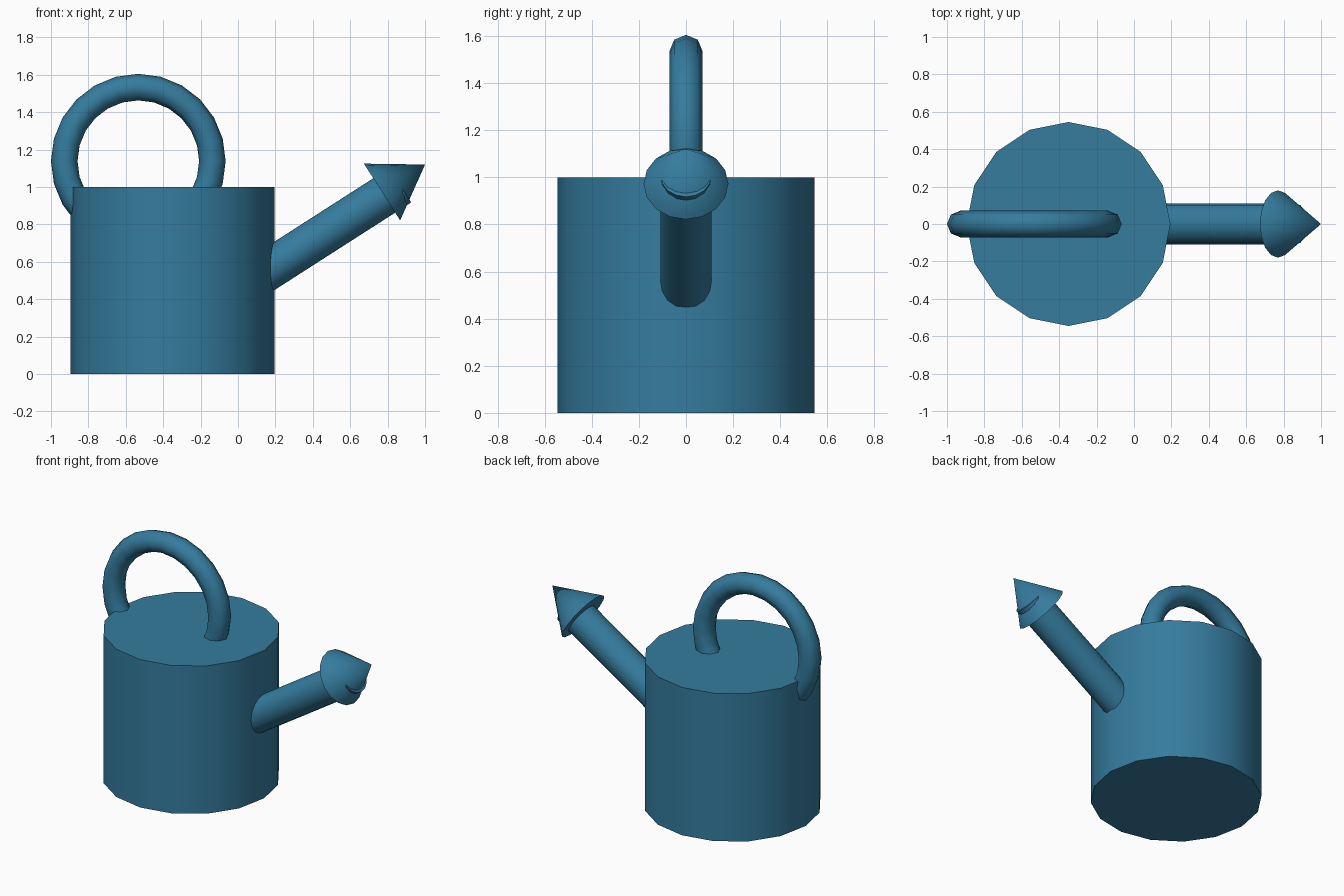
import bpy
import math
from mathutils import Vector

if "Cube" in bpy.data.objects:
    bpy.data.objects.remove(bpy.data.objects["Cube"])

paint = bpy.data.materials.new("blue_paint")
paint.diffuse_color = (0.035, 0.2, 0.34, 1)
paint.use_nodes = True
paint.node_tree.nodes["Principled BSDF"].inputs["Base Color"].default_value = paint.diffuse_color


def finish(name, angle=40):
    ob = bpy.context.object
    ob.name = name
    ob.data.materials.append(paint)
    bpy.ops.object.shade_smooth_by_angle(angle=math.radians(angle))
    return ob


def rod(name, start, end, r1, r2, sides=16):
    """Cylinder or cone running between two points."""
    a, b = Vector(start), Vector(end)
    d = b - a
    tilt = math.atan2(d.x, d.z)
    bpy.ops.mesh.primitive_cone_add(vertices=sides, radius1=r1, radius2=r2,
                                    depth=d.length, location=(a + b) / 2,
                                    rotation=(0, tilt, 0))
    return finish(name)


# Closed water tank
rod("tank", (-0.35, 0, 0), (-0.35, 0, 1), 0.545, 0.545)

# Spout, its end poking slightly through the underside of the nozzle
rod("spout", (0.07, 0, 0.498), (0.867, 0, 1.009), 0.109, 0.109)

# Pointed nozzle
rod("nozzle", (0.77, 0, 0.973), (1.0, 0, 1.12), 0.18, 0)

# Ring handle sunk into the tank
bpy.ops.mesh.primitive_torus_add(major_radius=0.396, minor_radius=0.071,
                                 major_segments=24, minor_segments=8,
                                 location=(-0.533, 0, 1.138),
                                 rotation=(math.pi / 2, 0, 0))
finish("handle", 60)
